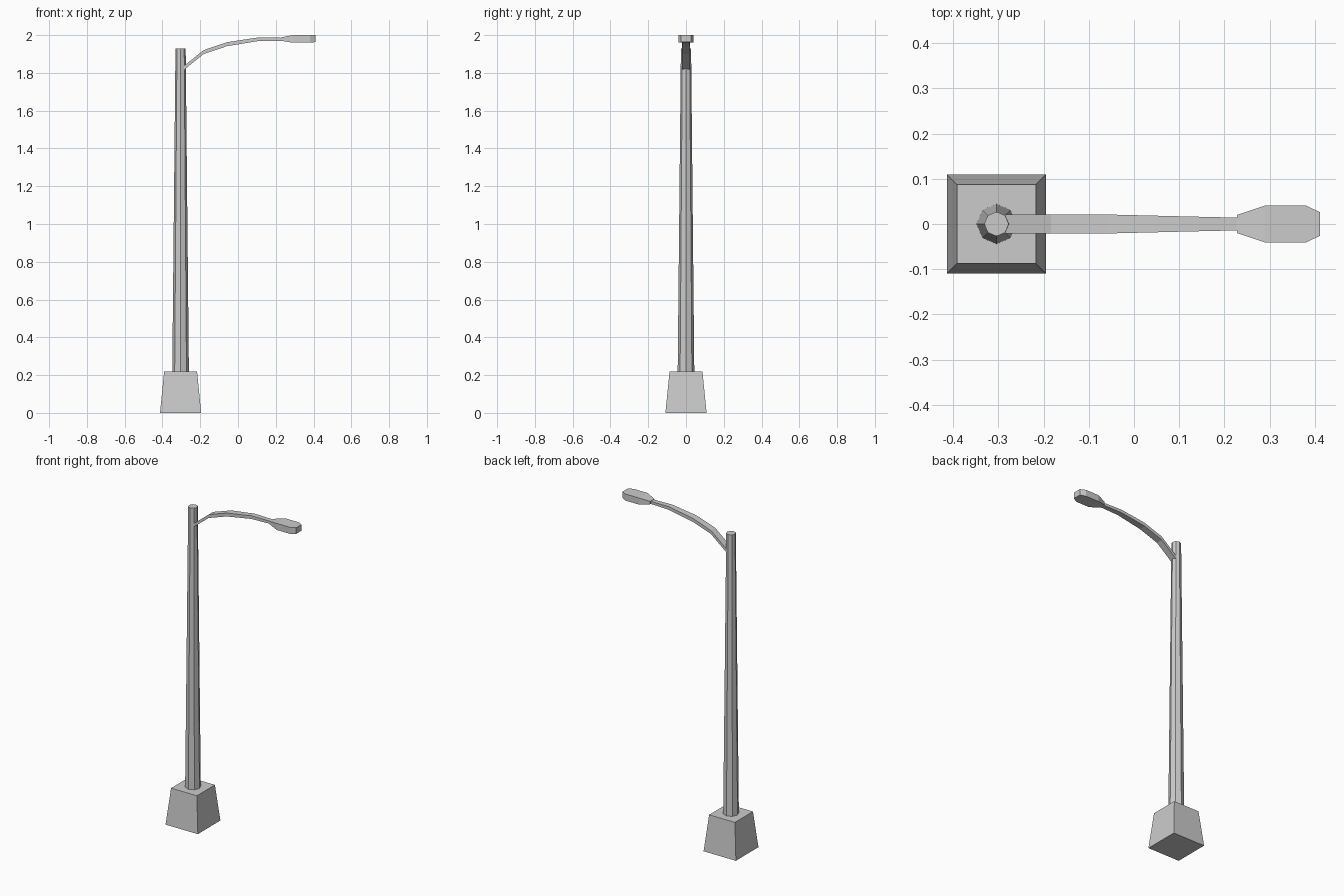
import bpy, bmesh, math

if "Cube" in bpy.data.objects:
    bpy.data.objects.remove(bpy.data.objects["Cube"])

PX = -0.304  # pole axis


def loft(name, rings):
    """Skin a list of equal-length vertex rings and cap both ends."""
    bm = bmesh.new()
    vs = [[bm.verts.new(p) for p in r] for r in rings]
    n = len(vs[0])
    for a, b in zip(vs, vs[1:]):
        for i in range(n):
            j = (i + 1) % n
            bm.faces.new((a[i], a[j], b[j], b[i]))
    bm.faces.new(vs[0])
    bm.faces.new(vs[-1])
    bmesh.ops.recalc_face_normals(bm, faces=bm.faces[:])
    me = bpy.data.meshes.new(name)
    bm.to_mesh(me)
    bm.free()
    ob = bpy.data.objects.new(name, me)
    bpy.context.collection.objects.link(ob)
    return ob


def ngon(r, z, n, turn=0.0):
    angles = [turn + 2 * math.pi * i / n for i in range(n)]
    return [(PX + r * math.cos(a), r * math.sin(a), z) for a in angles]


def section(x, half_w, z0, z1):
    return [(x, -half_w, z0), (x, half_w, z0), (x, half_w, z1), (x, -half_w, z1)]


# Tapered square footing
D = math.sqrt(2)
loft("footing", [ngon(0.109 * D, 0, 4, math.pi / 4), ngon(0.087 * D, 0.22, 4, math.pi / 4)])

# Tapered eight-sided pole
loft("pole", [ngon(0.044, 0.22, 8), ngon(0.027, 1.93, 8)])

# Curved arm: x, half width, bottom z, top z
loft("arm", [section(*s) for s in [
    (-0.287, 0.021, 1.815, 1.836),
    (-0.183, 0.021, 1.899, 1.920),
    (-0.060, 0.021, 1.941, 1.962),
    (0.103, 0.017, 1.968, 1.987),
    (0.230, 0.014, 1.970, 1.986)]])

# Lamp head
loft("lamp_head", [section(*s) for s in [
    (0.228, 0.020, 1.970, 1.988),
    (0.290, 0.041, 1.960, 2.000),
    (0.380, 0.041, 1.960, 2.000),
    (0.411, 0.026, 1.963, 2.000)]])
